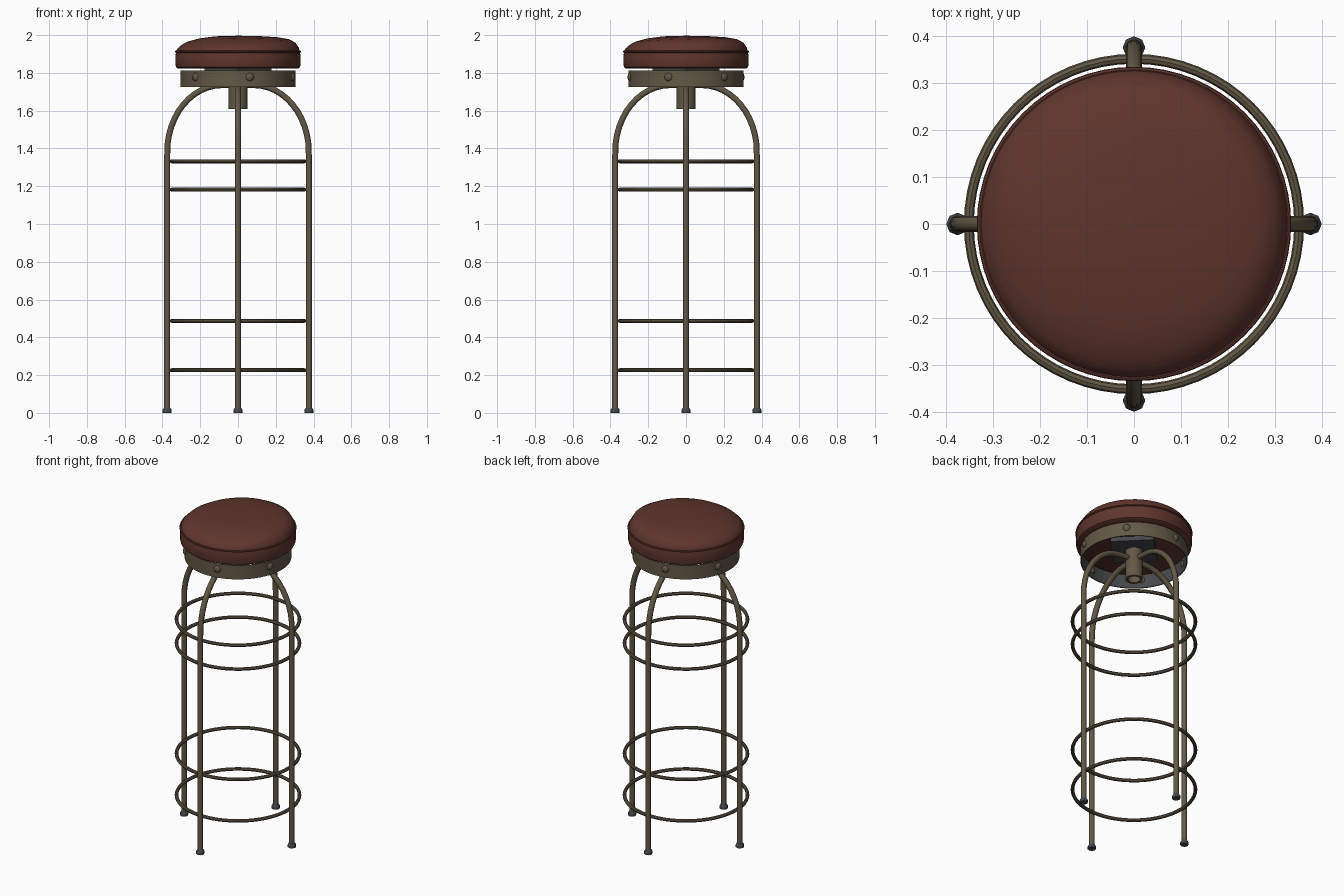
import bpy, bmesh, math
from mathutils import Vector, Matrix

cube = bpy.data.objects.get("Cube")
if cube:
    bpy.data.objects.remove(cube, do_unlink=True)


def material(name, rgb):
    m = bpy.data.materials.new(name)
    m.use_nodes = True
    m.diffuse_color = (*rgb, 1)
    bsdf = next(n for n in m.node_tree.nodes if n.type == 'BSDF_PRINCIPLED')
    bsdf.inputs["Base Color"].default_value = (*rgb, 1)
    return m


leather = material("red brown leather", (0.115, 0.036, 0.026))
bronze = material("aged bronze", (0.125, 0.098, 0.06))
steel = material("dark steel", (0.06, 0.064, 0.07))


def finish(name, bm, mats, smooth=True):
    mesh = bpy.data.meshes.new(name)
    bmesh.ops.recalc_face_normals(bm, faces=bm.faces)
    bm.to_mesh(mesh)
    bm.free()
    for m in mats:
        mesh.materials.append(m)
    ob = bpy.data.objects.new(name, mesh)
    bpy.context.collection.objects.link(ob)
    if smooth:
        bpy.ops.object.select_all(action='DESELECT')
        ob.select_set(True)
        bpy.context.view_layer.objects.active = ob
        bpy.ops.object.shade_smooth_by_angle(angle=math.radians(40))
    return ob


def lathe(profile, steps, closed=False):
    """Spin an (r, z) profile around the z axis."""
    bm = bmesh.new()
    vs = [bm.verts.new((r, 0, z)) for r, z in profile]
    pairs = list(zip(vs, vs[1:])) + ([(vs[-1], vs[0])] if closed else [])
    edges = [bm.edges.new(p) for p in pairs]
    bmesh.ops.spin(bm, geom=vs + edges, axis=(0, 0, 1), cent=(0, 0, 0),
                   angle=math.tau, steps=steps, use_merge=False)
    bmesh.ops.remove_doubles(bm, verts=bm.verts, dist=1e-5)
    return bm


def ring(name, z, major, minor, mat, sides=8):
    pts = [(major + minor * math.cos(math.tau * i / sides),
            z + minor * math.sin(math.tau * i / sides)) for i in range(sides)]
    return finish(name, lathe(pts, 64, closed=True), [mat])


# Padded cushion, its crown leaning slightly to the back left
bm = lathe([(0, 1.822), (0.315, 1.822), (0.328, 1.83), (0.332, 1.85), (0.332, 1.89),
            (0.327, 1.912), (0.322, 1.93), (0.305, 1.952), (0.27, 1.971),
            (0.21, 1.985), (0.12, 1.994), (0, 1.997)], 48)
for v in bm.verts:
    if v.co.z > 1.92:
        v.co.z += 0.035 * (v.co.x + v.co.y) * min(1, (v.co.z - 1.92) / 0.04) \
            * max(0, math.hypot(v.co.x, v.co.y) - 0.1) / 0.23
for v in bm.verts:
    v.co.z = min(v.co.z, 2.0)
finish("cushion", bm, [leather])
ring("cushion_piping", 1.912, 0.328, 0.006, leather)

# Seat band, bronze outside and steel inside
bm = lathe([(0.305, 1.725), (0.305, 1.813), (0.299, 1.813), (0.299, 1.725)], 48, closed=True)
for f in bm.faces:
    if max(math.hypot(v.co.x, v.co.y) for v in f.verts) < 0.3:
        f.material_index = 1
finish("seat_band", bm, [bronze, steel])

# Round rivets on the band
for i in range(6):
    a = math.radians(-78 + 60 * i)
    bm = bmesh.new()
    bmesh.ops.create_uvsphere(bm, u_segments=12, v_segments=8, radius=0.022)
    bmesh.ops.scale(bm, vec=(0.6, 1, 1), verts=bm.verts)
    bmesh.ops.transform(bm, verts=bm.verts, matrix=Matrix.Rotation(a, 4, 'Z')
                        @ Matrix.Translation((0.303, 0, 1.778)))
    finish(f"rivet_{i + 1}", bm, [bronze])

# Mounting plate under the cushion
bm = bmesh.new()
bmesh.ops.create_cube(bm, size=1)
bmesh.ops.transform(bm, verts=bm.verts, matrix=Matrix.Translation((0, 0, 1.808))
                    @ Matrix.Rotation(math.radians(45), 4, 'Z')
                    @ Matrix.Diagonal((0.25, 0.25, 0.028, 1)))
finish("mounting_plate", bm, [steel], smooth=False)

# Hollow hub holding the legs
finish("hub", lathe([(0.05, 1.61), (0.05, 1.8), (0.036, 1.8), (0.036, 1.61)], 24, closed=True),
       [bronze])


# Bent tube legs with small feet
def leg_path():
    pts = [Vector((0.375, 0, 0.02)), Vector((0.375, 0, 1.36))]
    for i in range(1, 13):
        t = math.pi / 2 * i / 12
        pts.append(Vector((0.085 + 0.29 * math.cos(t), 0, 1.38 + 0.355 * math.sin(t))))
    pts.append(Vector((0.04, 0, 1.737)))
    return pts


def tube(path, radius, sides):
    bm = bmesh.new()
    loops = []
    for i, p in enumerate(path):
        d = (path[min(i + 1, len(path) - 1)] - path[max(i - 1, 0)]).normalized()
        side = Vector((0, 1, 0))
        up = d.cross(side)
        loops.append([bm.verts.new(p + radius * (side * math.cos(math.tau * k / sides)
                                                 + up * math.sin(math.tau * k / sides)))
                      for k in range(sides)])
    for a, b in zip(loops, loops[1:]):
        for k in range(sides):
            n = (k + 1) % sides
            bm.faces.new((a[k], a[n], b[n], b[k]))
    bm.faces.new(loops[0])
    bm.faces.new(loops[-1])
    return bm


for i, label in enumerate(("left", "back", "right", "front")):
    turn = Matrix.Rotation(i * math.pi / 2, 4, 'Z')
    bm = tube(leg_path(), 0.0165, 10)
    bmesh.ops.transform(bm, verts=bm.verts, matrix=turn)
    finish(f"{label}_leg", bm, [bronze])
    bm = lathe([(0, 0), (0.024, 0), (0.024, 0.016), (0.018, 0.026), (0, 0.026)], 8)
    bmesh.ops.transform(bm, verts=bm.verts,
                        matrix=turn @ Matrix.Translation((0.375, 0, 0)))
    finish(f"{label}_foot", bm, [steel])

# Four hoops around the inside of the legs
for i, z in enumerate((0.226, 0.487, 1.182, 1.332)):
    ring(f"hoop_{i + 1}", z, 0.351, 0.0105, bronze)
